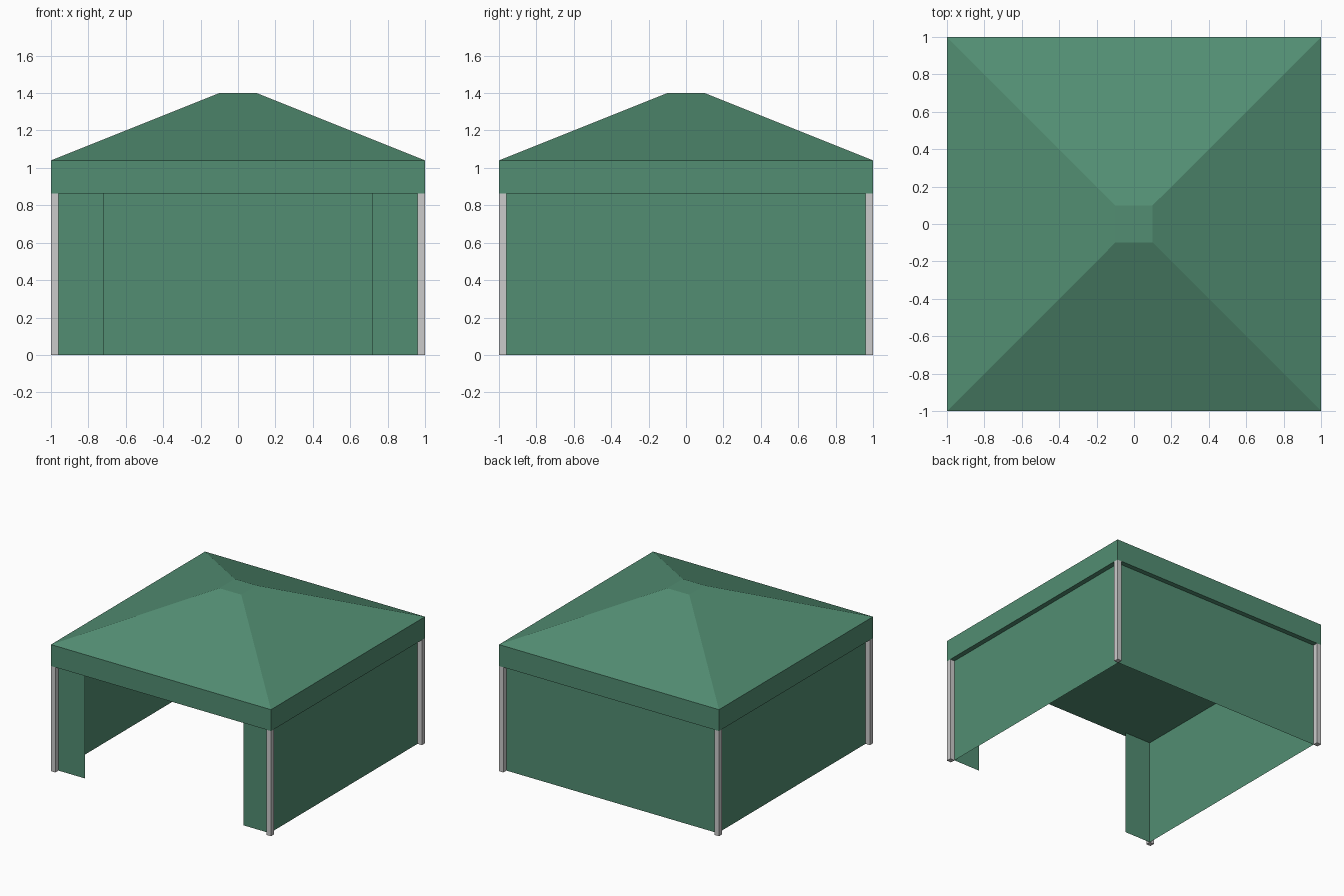
import bpy, bmesh

if "Cube" in bpy.data.objects:
    bpy.data.objects.remove(bpy.data.objects["Cube"])

EAVE, VALANCE, TOP = 1.04, 0.864, 1.40   # heights
HALF, POST = 1.0, 0.04                   # half width, post thickness


def material(name, r, g, b):
    mat = bpy.data.materials.new(name)
    mat.diffuse_color = (r, g, b, 1)
    mat.use_nodes = True
    mat.node_tree.nodes["Principled BSDF"].inputs["Base Color"].default_value = mat.diffuse_color
    return mat


green = material("green_canvas", 0.085, 0.27, 0.17)
pale = material("pale_metal", 0.82, 0.82, 0.83)


def make_object(name, bm, mat):
    mesh = bpy.data.meshes.new(name)
    bm.to_mesh(mesh)
    bm.free()
    mesh.materials.append(mat)
    obj = bpy.data.objects.new(name, mesh)
    bpy.context.collection.objects.link(obj)


def square_ring(bm, half, z):
    return [bm.verts.new((sx * half, sy * half, z))
            for sx, sy in ((-1, -1), (1, -1), (1, 1), (-1, 1))]


# Canopy: closed underside, vertical valance, hipped roof with small flat top
bm = bmesh.new()
rings = [square_ring(bm, h, z) for h, z in
         ((HALF, VALANCE), (HALF, EAVE), (0.1, TOP))]
for low, high in zip(rings, rings[1:]):
    for i in range(4):
        j = (i + 1) % 4
        bm.faces.new((low[i], low[j], high[j], high[i]))
bm.faces.new(rings[0][::-1])
bm.faces.new(rings[-1])
make_object("canopy_roof", bm, green)

# Walls: one thin sheet folded around three sides, with two front flaps
w = HALF - POST
path = [(-0.72, -w), (-w, -w), (-w, w), (w, w), (w, -w), (0.72, -w)]
bm = bmesh.new()
columns = [(bm.verts.new((x, y, 0)), bm.verts.new((x, y, VALANCE)))
           for x, y in path]
for a, b in zip(columns, columns[1:]):
    bm.faces.new((a[0], a[1], b[1], b[0]))
make_object("canvas_walls", bm, green)

# Corner posts
for side_y, y in (("front", -1), ("back", 1)):
    for side_x, x in (("left", -1), ("right", 1)):
        bm = bmesh.new()
        bmesh.ops.create_cube(bm, size=1)
        bmesh.ops.scale(bm, vec=(POST, POST, VALANCE), verts=bm.verts)
        c = HALF - POST / 2
        bmesh.ops.translate(bm, vec=(x * c, y * c, VALANCE / 2), verts=bm.verts)
        make_object(f"{side_y}_{side_x}_post", bm, pale)
